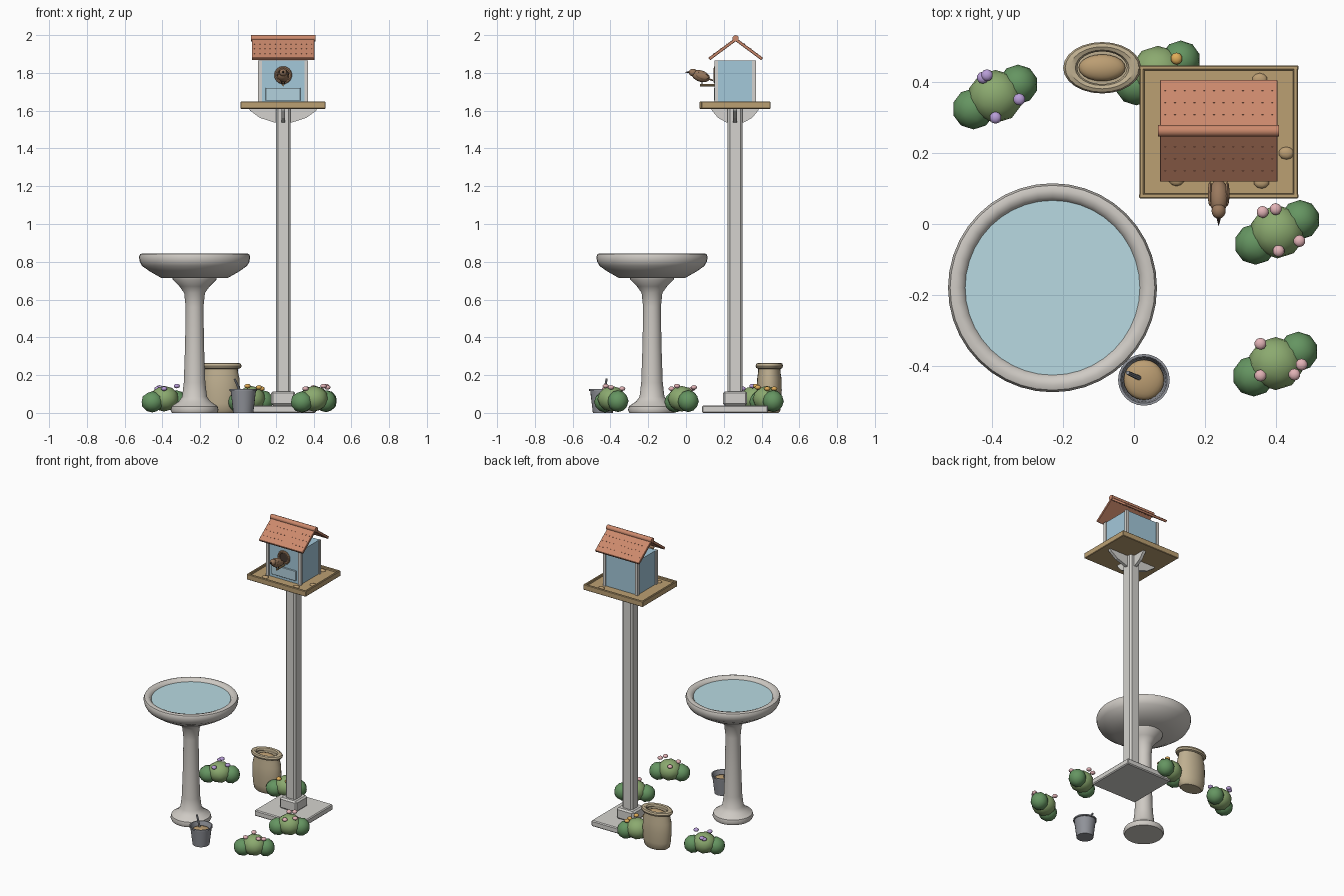
import bpy, bmesh, math
from mathutils import Vector, Matrix

if "Cube" in bpy.data.objects:
    bpy.data.objects.remove(bpy.data.objects["Cube"])


def mat(name, r, g, b):
    m = bpy.data.materials.new(name)
    m.diffuse_color = (r, g, b, 1)
    m.use_nodes = True
    m.node_tree.nodes["Principled BSDF"].inputs["Base Color"].default_value = m.diffuse_color
    return m


STONE = mat("stone", .62, .59, .55)
WATER = mat("water", .48, .70, .76)
PAINT = mat("grey_paint", .66, .65, .62)
WOOD = mat("wood", .50, .35, .17)
BLUE = mat("blue_wall", .37, .58, .70)
PALE = mat("pale_blue", .45, .64, .73)
ROOF = mat("roof_tile", .60, .25, .15)
BROWN = mat("bird_brown", .32, .19, .11)
DARK = mat("dark", .06, .04, .03)
SACK = mat("sacking", .52, .43, .28)
SEED = mat("seed", .50, .34, .17)
METAL = mat("metal", .28, .29, .32)
LEAF = mat("leaf", .26, .40, .16)
LEAF_D = mat("leaf_dark", .13, .30, .12)
PINK = mat("pink", .76, .45, .47)
PURPLE = mat("purple", .48, .34, .68)
ORANGE = mat("orange", .75, .42, .10)


def finish(name, bm, m, smooth=True):
    bmesh.ops.recalc_face_normals(bm, faces=bm.faces)
    me = bpy.data.meshes.new(name)
    bm.to_mesh(me)
    bm.free()
    me.materials.append(m)
    o = bpy.data.objects.new(name, me)
    bpy.context.collection.objects.link(o)
    if smooth:
        bpy.ops.object.select_all(action='DESELECT')
        o.select_set(True)
        bpy.context.view_layer.objects.active = o
        bpy.ops.object.shade_smooth_by_angle(angle=math.radians(40))
    return o


def box(name, loc, size, m, bevel=0.0, rot=None):
    bm = bmesh.new()
    bmesh.ops.create_cube(bm, size=1)
    bmesh.ops.scale(bm, vec=size, verts=bm.verts)
    if bevel:
        bmesh.ops.bevel(bm, geom=bm.edges[:], offset=bevel, segments=1, affect='EDGES')
    if rot:
        bmesh.ops.rotate(bm, matrix=rot, verts=bm.verts)
    bmesh.ops.translate(bm, vec=loc, verts=bm.verts)
    return finish(name, bm, m, False)


def lathe(name, loc, prof, m, n=32, sy=1.0):
    """Spin (radius, z) points; radius 0 closes the surface."""
    bm = bmesh.new()
    rings = []
    for r, z in prof:
        k = 1 if r == 0 else n
        rings.append([bm.verts.new((loc[0] + r * math.cos(2 * math.pi * i / n),
                                    loc[1] + sy * r * math.sin(2 * math.pi * i / n),
                                    loc[2] + z)) for i in range(k)])
    for a, b in zip(rings, rings[1:]):
        for i in range(n):
            j = (i + 1) % n
            q = [a[i % len(a)], a[j % len(a)], b[j % len(b)], b[i % len(b)]]
            bm.faces.new(list(dict.fromkeys(q)))
    return finish(name, bm, m)


def blob(name, loc, size, m, sub=2, rot=None):
    bm = bmesh.new()
    bmesh.ops.create_icosphere(bm, subdivisions=sub, radius=1)
    bmesh.ops.scale(bm, vec=size, verts=bm.verts)
    if rot:
        bmesh.ops.rotate(bm, matrix=rot, verts=bm.verts)
    bmesh.ops.translate(bm, vec=loc, verts=bm.verts)
    return finish(name, bm, m)


def rod(name, a, b, r1, r2, m, n=12):
    a, b = Vector(a), Vector(b)
    bm = bmesh.new()
    bmesh.ops.create_cone(bm, cap_ends=True, segments=n, radius1=r1, radius2=r2, depth=(b - a).length)
    q = (b - a).to_track_quat('Z', 'Y').to_matrix().to_4x4()
    bmesh.ops.transform(bm, matrix=Matrix.Translation((a + b) / 2) @ q, verts=bm.verts)
    return finish(name, bm, m)


# Bird bath: pedestal, bowl, water
BATH = (-.23, -.18, 0)
lathe("bath_pedestal", BATH, [(0, 0), (.12, 0), (.127, .015), (.122, .035), (.085, .06), (.066, .085),
      (.057, .16), (.05, .36), (.047, .56), (.055, .635), (.08, .67), (.115, .705), (.118, .72), (0, .72)], STONE)
lathe("bath_bowl", BATH, [(0, .715), (.177, .715), (.235, .748), (.278, .778), (.29, .80), (.295, .825),
      (.289, .84), (.275, .845), (.257, .84), (.247, .827), (.235, .80), (.15, .75), (0, .74)], STONE, 40)
lathe("bath_water", BATH, [(0, .826), (.247, .826), (.235, .812), (0, .812)], WATER, 40)

# Post, base and brackets
CX, CY = .239, .26
box("post_base", (CX, CY, .02), (.35, .35, .04), PAINT, .006)
box("post_collar", (CX, CY, .077), (.128, .128, .075), PAINT, .01)
bm = bmesh.new()
h, c = .039, .011
loop = [(-h + c, -h), (h - c, -h), (h, -h + c), (h, h - c), (h - c, h), (-h + c, h), (-h, h - c), (-h, -h + c)]
f = bm.faces.new([bm.verts.new((CX + x, CY + y, .06)) for x, y in loop])
ext = bmesh.ops.extrude_face_region(bm, geom=[f])
bmesh.ops.translate(bm, vec=(0, 0, 1.553), verts=[v for v in ext['geom'] if isinstance(v, bmesh.types.BMVert)])
finish("post", bm, PAINT, False)
for k in range(4):
    L = .18 if k % 2 == 0 else .127
    bm = bmesh.new()
    prof = [(.03, 1.613), (L, 1.613), (L - .005, 1.60), (.03 + (L - .03) * .62, 1.562), (.045, 1.537), (.03, 1.535)]
    f = bm.faces.new([bm.verts.new((r, -.01, z)) for r, z in prof])
    ext = bmesh.ops.extrude_face_region(bm, geom=[f])
    bmesh.ops.translate(bm, vec=(0, .02, 0), verts=[v for v in ext['geom'] if isinstance(v, bmesh.types.BMVert)])
    bmesh.ops.transform(bm, matrix=Matrix.Translation((CX, CY, 0)) @ Matrix.Rotation(k * math.pi / 2, 4, 'Z'),
                        verts=bm.verts)
    finish(f"bracket_{k}", bm, PAINT, False)

# Feeding platform with raised rim and scattered seed
box("platform", (CX, CY, 1.622), (.44, .365, .024), WOOD)
for s in (-1, 1):
    box("platform_rim_x", (CX, CY + s * .181, 1.629), (.45, .014, .038), WOOD, .003)
    box("platform_rim_y", (CX + s * .217, CY, 1.629), (.014, .375, .038), WOOD, .003)
for x, y in ((.355, .408), (.36, .118), (.12, .125), (.43, .2)):
    blob("seed_pile", (x, y, 1.634), (.022, .018, .01), SEED, 2)

# House: walls, corner trims, front panel, entrance
box("house_body", (CX, CY, 1.749), (.25, .205, .232), BLUE)
for sx in (-1, 1):
    for sy in (-1, 1):
        box("corner_trim", (CX + sx * .122, CY + sy * .1, 1.749), (.02, .02, .231), PAINT)
FY = CY - .1025
box("front_panel", (CX, FY - .003, 1.687), (.185, .01, .068), PALE, .002)
rod("entrance_hole", (CX, FY + .01, 1.788), (CX, FY - .003, 1.788), .036, .036, DARK, 24)
ring = lathe("entrance_ring", (0, 0, 0), [(.038 + .009 * math.cos(a), .009 * math.sin(a))
             for a in [i * math.pi / 4 for i in range(9)]], BROWN, 24)
ring.rotation_euler = (math.pi / 2, 0, 0)
ring.location = (CX, FY - .002, 1.788)
rod("perch", (CX, FY, 1.735), (CX, .075, 1.735), .006, .006, WOOD, 8)

# Roof: two boards, shingle nails, ridge
RY, RZ = .263, 1.982
slope = math.atan2(.105, .142)
for s in (-1, 1):
    rot = Matrix.Rotation(-s * slope, 3, 'X')
    box("roof_board", Vector((CX, RY, RZ)) + rot @ Vector((0, s * .088, -.004)), (.332, .178, .016), ROOF, .002, rot)
    bm = bmesh.new()
    for row in range(3):
        for col in range(12):
            p = Vector((CX, RY, RZ)) + rot @ Vector((-.151 + col * .0275, s * (.055 + row * .042), .004))
            bmesh.ops.create_cube(bm, size=.005, matrix=Matrix.Translation(p) @ rot.to_4x4())
    finish("roof_nails", bm, ROOF, False)
rod("roof_ridge", (CX - .171, RY, RZ + .001), (CX + .171, RY, RZ + .001), .017, .017, ROOF, 10)

# Bird on the perch
tilt = Matrix.Rotation(math.radians(-18), 3, 'X')
blob("bird_body", (CX, .078, 1.783), (.028, .05, .03), BROWN, 3, tilt)
blob("bird_head", (CX, .037, 1.802), (.02, .022, .02), BROWN, 3)
rod("bird_beak", (CX, .02, 1.804), (CX, -.005, 1.803), .007, .0005, DARK, 8)
box("bird_tail", (CX, .122, 1.767), (.026, .045, .008), BROWN, .002, tilt)
for s in (-1, 1):
    blob("bird_wing", (CX + s * .024, .085, 1.784), (.007, .037, .018), BROWN, 2, tilt)
    rod("bird_leg", (CX + s * .01, .085, 1.765), (CX + s * .006, .085, 1.738), .003, .003, DARK, 6)

# Seed sack with rolled rim
SK = (-.09, .441, 0)
lathe("sack", SK, [(0, 0), (.075, 0), (.088, .012), (.096, .05), (.1, .12), (.098, .18), (.09, .215), (.088, .24),
      (.075, .24), (.072, .22), (0, .22)], SACK, 24, .66)
lathe("sack_rim", SK, [(.09 + .02 * math.cos(a), .249 + .016 * math.sin(a))
      for a in [i * math.pi / 4 for i in range(9)]], SACK, 24, .66)
blob("sack_seed", (SK[0], SK[1], .225), (.066, .038, .025), SEED, 3)

# Bucket with seed and scoop
BK = (.028, -.44, 0)
lathe("bucket", BK, [(0, 0), (.053, 0), (.067, .116), (.073, .117), (.073, .126), (.066, .126),
      (.062, .118), (.05, .01), (0, .01)], METAL, 24)
blob("bucket_seed", (BK[0], BK[1], .09), (.057, .057, .022), SEED, 3)
rod("scoop_handle", (.02, -.437, .095), (-.018, -.42, .18), .007, .006, METAL, 8)

# Flowering bushes: one light blob, two dark ones, blossoms
bushes = [
    (-.391, .36, PURPLE, [(-.427, .413), (-.415, .42), (-.324, .352), (-.391, .30)]),
    (.068, .428, ORANGE, [(.12, .467), (.11, .38), (.05, .37), (.125, .43)]),
    (.405, -.022, PINK, [(.363, .034), (.40, .042), (.467, -.048), (.408, -.076)]),
    (.40, -.394, PINK, [(.357, -.338), (.473, -.397), (.453, -.425), (.357, -.428)]),
]
for x, y, m, flowers in bushes:
    blob("bush_middle", (x, y, .075), (.078, .075, .068), LEAF)
    blob("bush_left", (x - .062, y - .035, .058), (.06, .058, .056), LEAF_D)
    blob("bush_right", (x + .064, y + .034, .062), (.056, .056, .058), LEAF_D)
    for i, (fx, fy) in enumerate(flowers):
        blob("blossom", (fx, fy, .128 + .007 * (i % 3)), (.017, .017, .012), m)
